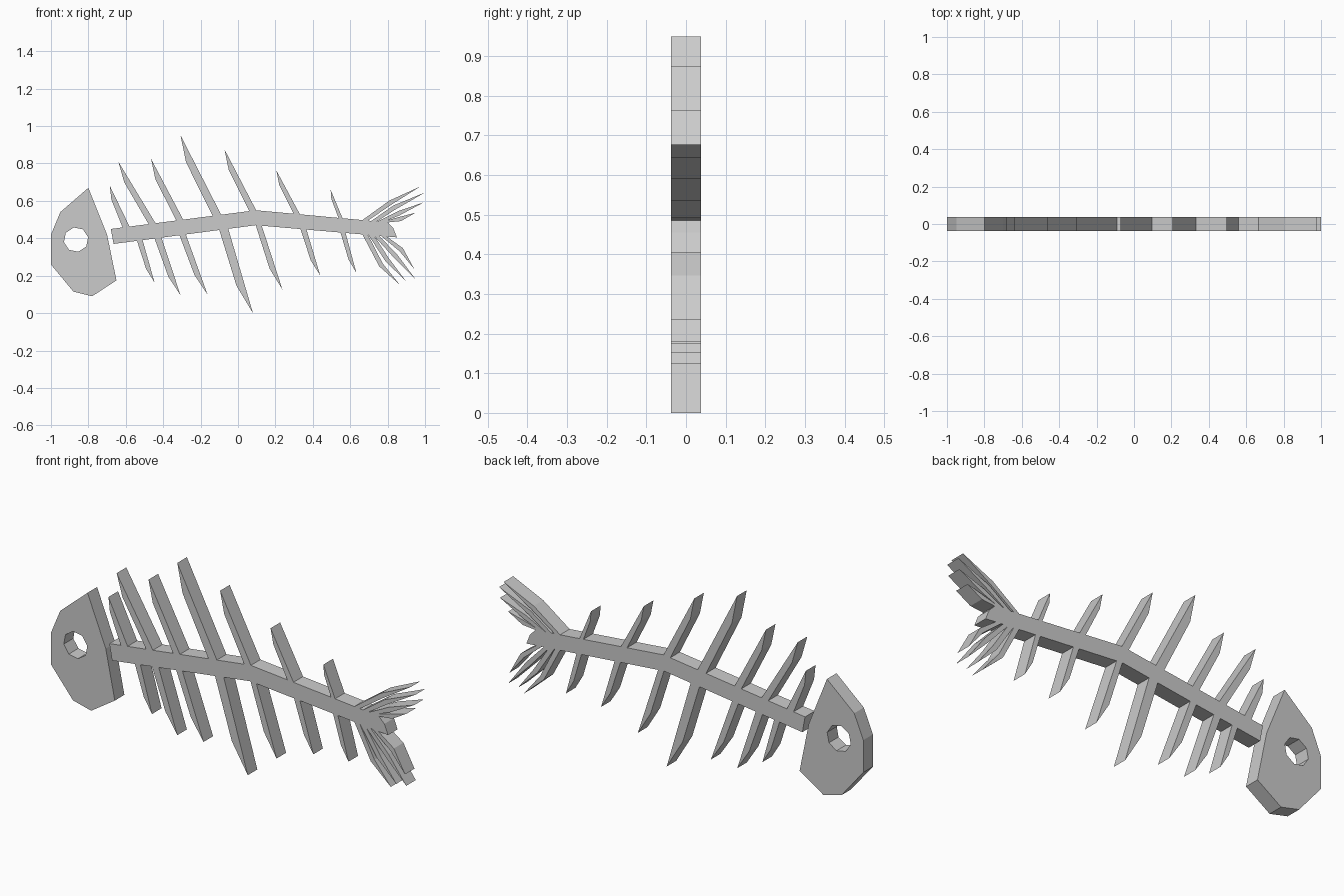
import bpy
import math
from mathutils import Matrix, Vector

HALF_DEPTH = 0.0375

cube = bpy.data.objects.get("Cube")
if cube:
    bpy.data.objects.remove(cube, do_unlink=True)

# One plain bone colour
bone = bpy.data.materials.new("bone_grey")
bone.use_nodes = True
bone.diffuse_color = (0.6, 0.6, 0.6, 1)
bone.node_tree.nodes["Principled BSDF"].inputs["Base Color"].default_value = bone.diffuse_color


def slab(name, *outlines):
    """Flat plate in the XZ plane; outlines after the first become holes."""
    curve = bpy.data.curves.new(name + "_outline", "CURVE")
    curve.dimensions = "2D"
    curve.fill_mode = "BOTH"
    curve.extrude = HALF_DEPTH
    for outline in outlines:
        spline = curve.splines.new("POLY")
        spline.points.add(len(outline) - 1)
        spline.use_cyclic_u = True
        for point, (x, z) in zip(spline.points, outline):
            point.co = (x, z, 0, 1)
    # Turn the filled curve into a mesh standing upright
    source = bpy.data.objects.new(name + "_source", curve)
    bpy.context.scene.collection.objects.link(source)
    bpy.context.view_layer.update()
    depsgraph = bpy.context.evaluated_depsgraph_get()
    mesh = bpy.data.meshes.new_from_object(source.evaluated_get(depsgraph))
    bpy.data.objects.remove(source, do_unlink=True)
    bpy.data.curves.remove(curve)
    mesh.name = name
    mesh.transform(Matrix.Rotation(math.pi / 2, 4, "X"))
    mesh.materials.clear()
    mesh.materials.append(bone)
    for face in mesh.polygons:
        face.use_smooth = False
    obj = bpy.data.objects.new(name, mesh)
    bpy.context.scene.collection.objects.link(obj)
    return obj


# Head plate with an octagonal eye hole
head = [(-0.8, 0.67), (-0.95, 0.54), (-1, 0.42), (-1, 0.26),
        (-0.88, 0.115), (-0.78, 0.09), (-0.65, 0.175), (-0.7, 0.42)]
eye = [(-0.866 + 0.066 * math.cos(a), 0.393 + 0.066 * math.sin(a))
       for a in (math.tau * (i + 0.25) / 8 for i in range(8))]
slab("head", head, eye)

# Backbone, gently arched
back_top = [(-0.68, 0.45), (0.095, 0.55), (0.8, 0.485)]
back_bottom = [(-0.665, 0.37), (0.095, 0.47), (0.85, 0.405)]
slab("backbone", back_top + [(0.83, 0.455)] + back_bottom[::-1])


def on_edge(edge, x):
    """Point on the backbone edge at a given x."""
    a, b = edge[:2] if x < edge[1][0] else edge[1:]
    t = (x - a[0]) / (b[0] - a[0])
    return Vector((x, a[1] + t * (b[1] - a[1])))


def rib(name, edge, x, width, tip_x, tip_z):
    """Tapered rib with one kink on its head-facing side."""
    front, rear = on_edge(edge, x), on_edge(edge, x + width)
    tip = Vector((tip_x, tip_z))
    kink = tip.lerp(front, 0.33)
    kink.x -= 0.065 * abs(tip.y - front.y)
    slab(name, [front, kink, tip, rear])


# Ribs: base x, base width, tip x, tip z
upper_ribs = [
    (-0.617, 0.037, -0.685, 0.68), (-0.478, 0.037, -0.64, 0.81),
    (-0.33, 0.037, -0.465, 0.825), (-0.136, 0.046, -0.307, 0.95),
    (0.06, 0.037, -0.072, 0.875), (0.297, 0.034, 0.205, 0.763),
    (0.537, 0.022, 0.495, 0.66)]
lower_ribs = [
    (-0.54, 0.03, -0.446, 0.163), (-0.446, 0.037, -0.307, 0.095),
    (-0.313, 0.034, -0.163, 0.1), (-0.1, 0.048, 0.08, 0),
    (0.095, 0.032, 0.238, 0.125), (0.334, 0.032, 0.44, 0.2),
    (0.548, 0.027, 0.633, 0.215)]
for side, edge, ribs in (("upper", back_top, upper_ribs),
                         ("lower", back_bottom, lower_ribs)):
    for i, values in enumerate(ribs, 1):
        rib(f"{side}_rib_{i}", edge, *values)


def tail_ray(name, edge, x, bend, tip):
    """Thin bent tail ray, widest at the bend and pointed at the tip."""
    front, rear = on_edge(edge, x), on_edge(edge, x + 0.03)
    bend, tip = Vector(bend), Vector(tip)
    along = (tip - front).normalized()
    inward = Vector((abs(along.y), -math.copysign(along.x, along.y)))
    slab(name, [front, bend, tip, bend + inward * 0.024, rear])


# Tail rays: base x, bend, tip
upper_rays = [
    (0.665, (0.81, 0.602), (0.975, 0.677)), (0.713, (0.83, 0.575), (1, 0.645)),
    (0.745, (0.855, 0.545), (0.995, 0.593)), (0.77, (0.865, 0.515), (0.95, 0.537))]
lower_rays = [
    (0.665, (0.755, 0.25), (0.865, 0.152)), (0.697, (0.79, 0.275), (0.895, 0.175)),
    (0.725, (0.835, 0.295), (0.95, 0.18)), (0.765, (0.865, 0.33), (0.943, 0.235))]
for side, edge, rays in (("upper", back_top, upper_rays),
                         ("lower", back_bottom, lower_rays)):
    for i, values in enumerate(rays, 1):
        tail_ray(f"{side}_tail_ray_{i}", edge, *values)
